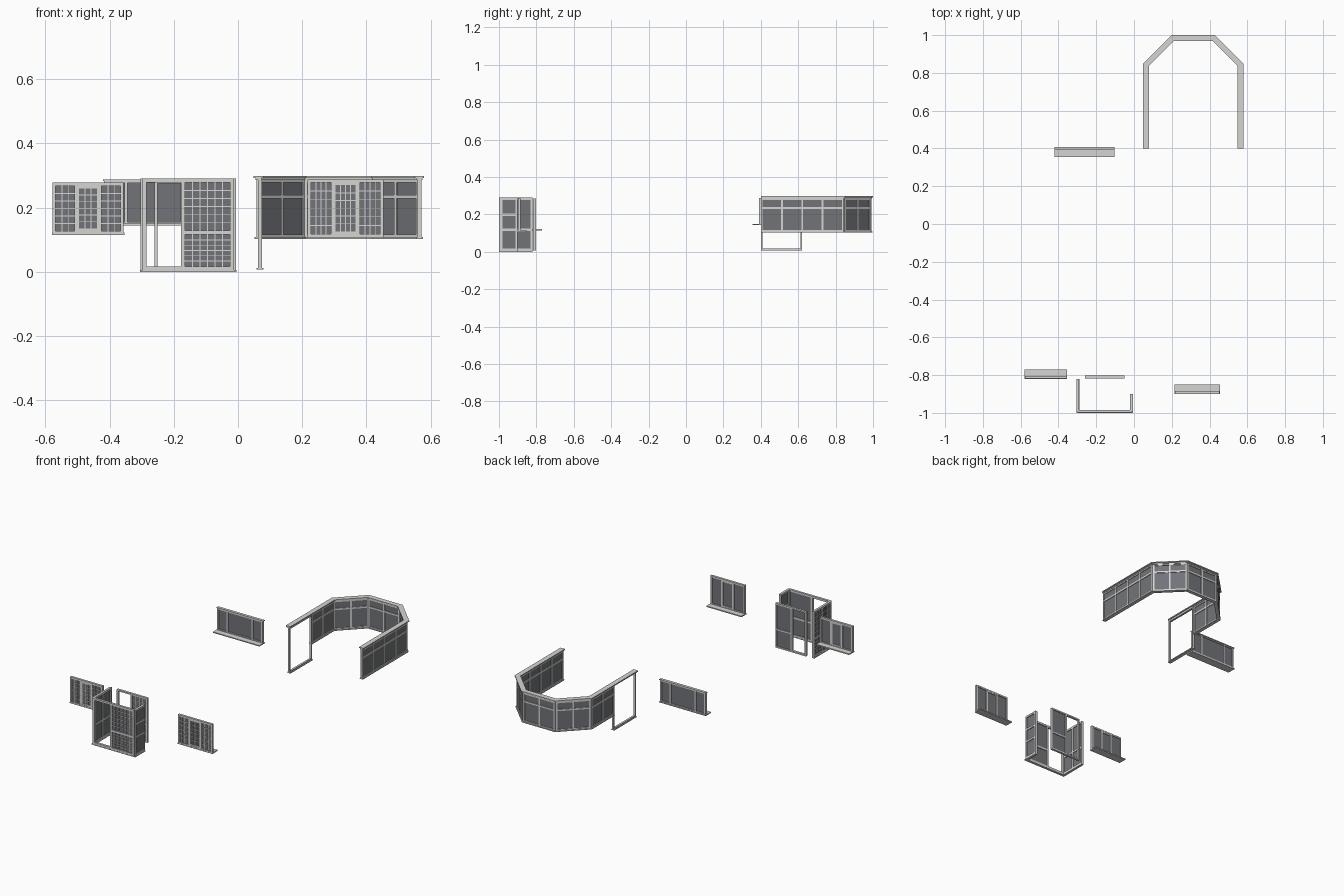
import bpy
import bmesh
from mathutils import Vector

cube = bpy.data.objects.get("Cube")
if cube:
    bpy.data.objects.remove(cube, do_unlink=True)


def make_material(name, color):
    m = bpy.data.materials.new(name)
    m.use_nodes = True
    m.diffuse_color = color
    m.node_tree.nodes["Principled BSDF"].inputs["Base Color"].default_value = color
    return m


FRAME = make_material("pale grey frame", (0.66, 0.66, 0.65, 1))
GLASS = make_material("dark grey glass", (0.17, 0.175, 0.19, 1))


def finish(bm, name, mat):
    if not bm.faces:
        bm.free()
        return
    bmesh.ops.recalc_face_normals(bm, faces=bm.faces)
    mesh = bpy.data.meshes.new(name)
    bm.to_mesh(mesh)
    bm.free()
    mesh.materials.append(mat)
    bpy.context.collection.objects.link(bpy.data.objects.new(name, mesh))


def prism(bm, corners, z0, z1):
    """Upright block over a four-cornered footprint."""
    low = [bm.verts.new((c[0], c[1], z0)) for c in corners]
    high = [bm.verts.new((c[0], c[1], z1)) for c in corners]
    bm.faces.new(low)
    bm.faces.new(high)
    for i in range(4):
        j = (i + 1) % 4
        bm.faces.new((low[i], low[j], high[j], high[i]))


def panel(name, p0, p1, z0, z1, columns, bar=0.012, depth=0.014):
    """Glazed wall from p0 to p1, outside on the right hand of travel.
    Each column: relative width, heights of crossbars, lattice (across, up),
    extra sash width; heights of None leave the column open."""
    a, b = Vector(p0), Vector(p1)
    d = (b - a).normalized()
    n = Vector((d.y, -d.x))
    length = (b - a).length
    frame, glass, lattice = bmesh.new(), bmesh.new(), bmesh.new()

    def block(bm, u0, u1, v0, v1, lo, hi):
        prism(bm, [a + d * u + n * v for u, v in
                   ((u0, v0), (u1, v0), (u1, v1), (u0, v1))], lo, hi)

    h = depth / 2
    block(frame, 0, length, -h, h, z1 - bar, z1)
    block(frame, 0, length, -h, h, z0, z0 + bar)
    block(frame, 0, bar, -h, h, z0 + bar, z1 - bar)
    unit = (length - bar * (len(columns) + 1)) / sum(c[0] for c in columns)
    u = bar
    for width, crossbars, grid, sash in columns:
        e = u + width * unit
        block(frame, e, e + bar, -h, h, z0 + bar, z1 - bar)
        if crossbars is not None:
            block(glass, u, e, -0.002, 0.002, z0 + bar, z1 - bar)
            # Crossbars divide the column into panes
            levels = [z0 + bar / 2] + list(crossbars) + [z1 - bar / 2]
            for z in crossbars:
                block(frame, u, e, -h, h, z - bar / 2, z + bar / 2)
            for lo, hi in zip(levels, levels[1:]):
                lo, hi = lo + bar / 2, hi - bar / 2
                l, r = u, e
                if sash:
                    s = h * 0.8
                    block(frame, u, e, -s, s, lo, lo + sash * 2)
                    block(frame, u, e, -s, s, hi - sash * 2, hi)
                    for q in (u, e - sash):
                        block(frame, q, q + sash, -s, s, lo + sash * 2, hi - sash * 2)
                    l, r = u + sash, e - sash
                    lo, hi = lo + sash * 2, hi - sash * 2
                # Thin glazing bars on the outer face
                across, up = grid
                t = 0.0013
                for i in range(1, across):
                    q = l + (r - l) * i / across
                    block(lattice, q - t, q + t, 0.002, 0.005, lo, hi)
                for i in range(1, up):
                    q = lo + (hi - lo) * i / up
                    block(lattice, l, r, 0.002, 0.0045, q - t, q + t)
        u = e + bar
    finish(frame, name + "_frame", FRAME)
    finish(glass, name + "_glass", GLASS)
    finish(lattice, name + "_glazing_bars", FRAME)


def band(name, path, out, inn, z0, z1):
    """Mitred strip following a path, out to the right and inn to the left."""
    pts = [Vector(p) for p in path]
    dirs = [(q - p).normalized() for p, q in zip(pts, pts[1:])]
    right = [Vector((d.y, -d.x)) for d in dirs]
    rows = []
    for i, p in enumerate(pts):
        n0, n1 = right[max(i - 1, 0)], right[min(i, len(right) - 1)]
        m = (n0 + n1) / (1 + n0.dot(n1))
        rows.append((p + m * out, p - m * inn))
    bm = bmesh.new()
    for (o0, i0), (o1, i1) in zip(rows, rows[1:]):
        prism(bm, [o0, o1, i1, i0], z0, z1)
    finish(bm, name, FRAME)


NONE = (1, 1)

# Two latticed three-light windows with inner sills
for name, x0, x1, y, z0, z1, grid in (
        ("right_window", -0.578, -0.356, -0.812, 0.117, 0.278, (3, 6)),
        ("left_window", 0.217, 0.453, -0.892, 0.108, 0.288, (4, 6))):
    side = (1, [], grid, 0)
    panel(name, (x0, y), (x1, y), z0, z1, [side, (1.1, [], grid, 0.004), side],
          bar=0.01)
    band(name + "_sill", [(x0 - 0.002, y), (x1 + 0.002, y)], 0.008, 0.042,
         z0 - 0.002, z0 + 0.005)

# Plain rear window: wide centre light, narrow side lights
panel("rear_window", (-0.105, 0.398), (-0.418, 0.398), 0.146, 0.287,
      [(1, [], NONE, 0), (3, [], NONE, 0), (1, [], NONE, 0)], bar=0.01)
band("rear_window_sill", [(-0.102, 0.398), (-0.421, 0.398)], 0.01, 0.043, 0.144, 0.15)
band("rear_window_head", [(-0.102, 0.398), (-0.421, 0.398)], 0.01, 0.007, 0.283, 0.288)

# Porch: glazed side, front with an open doorway, short return
porch = [(-0.297, -0.82), (-0.297, -0.992), (-0.013, -0.992), (-0.013, -0.9)]
panel("porch_right_side", porch[0], porch[1], 0.005, 0.29,
      [(1, [0.118], (3, 5), 0), (1, [0.118], (3, 5), 0)])
panel("porch_front", porch[1], porch[2], 0.005, 0.29,
      [(0.108, None, NONE, 0), (0.14, [0.122], (6, 6), 0)])
panel("porch_left_side", porch[2], porch[3], 0.005, 0.29,
      [(1, [0.118, 0.198], NONE, 0)])
band("porch_sill", porch, 0.008, 0.008, 0, 0.006)

# Inner door screen: open on one half, glazed on the other
panel("inner_door", (-0.26, -0.81), (-0.05, -0.81), 0.008, 0.284,
      [(1, None, NONE, 0), (1.1, [0.122], (4, 5), 0)], bar=0.009)

# Bay: wraps round the back in equal two-light modules
bay = [(0.565, 0.4), (0.565, 0.843), (0.423, 0.985), (0.205, 0.985),
       (0.063, 0.843), (0.063, 0.62), (0.063, 0.4)]
light = (1, [0.234], NONE, 0)
for i, (name, count) in enumerate((("bay_left_side", 4), ("bay_left_corner", 2),
                                   ("bay_back", 2), ("bay_right_corner", 2),
                                   ("bay_right_side", 2))):
    panel(name, bay[i], bay[i + 1], 0.106, 0.288, [light] * count, bar=0.01, depth=0.012)
band("bay_sill", bay[:6], 0.011, 0.011, 0.103, 0.108)
band("bay_cornice", bay, 0.015, 0.016, 0.292, 0.298)
band("bay_cornice_moulding", bay, 0.009, 0.01, 0.286, 0.292)

# Open doorway at the end of the bay
panel("bay_doorway", (0.068, 0.62), (0.068, 0.4), 0.01, 0.288,
      [(1, None, NONE, 0)], bar=0.008, depth=0.012)
band("bay_threshold", [(0.068, 0.62), (0.068, 0.4)], 0.01, 0.011, 0.007, 0.012)
